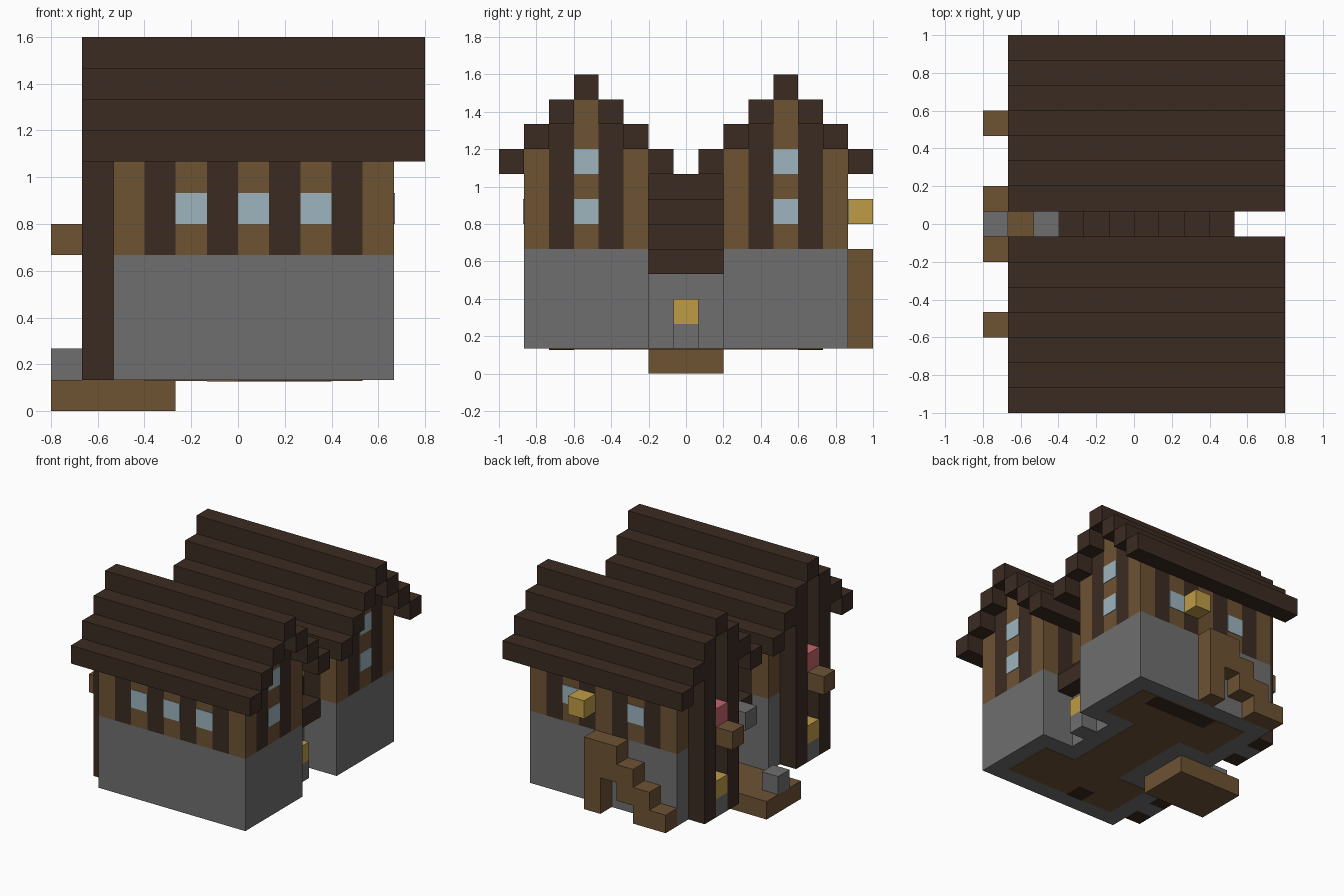
import bpy
from mathutils import Vector

old = bpy.data.objects.get("Cube")
if old:
    bpy.data.objects.remove(old, do_unlink=True)

U = 2 / 15                      # size of one building block
ORIGIN = Vector((-0.8, -1, 0))


def material(name, hex_code):
    rgb = [int(hex_code[n:n + 2], 16) / 255 for n in (0, 2, 4)]
    color = [((c + 0.055) / 1.055) ** 2.4 for c in rgb] + [1]
    mat = bpy.data.materials.new(name)
    mat.use_nodes = True
    mat.diffuse_color = color
    mat.node_tree.nodes["Principled BSDF"].inputs["Base Color"].default_value = color
    return mat


OAK = material("oak wood", "6D5334")
DARK = material("dark wood", "3B2B22")
STONE = material("stone", "6F6F6F")
GLASS = material("pale glass", "9DB5BE")
GLOW = material("lantern yellow", "BF9C46")
PINK = material("flower pink", "C4666A")

QUADS = [(0, 1, 3, 2), (4, 6, 7, 5), (0, 4, 5, 1), (2, 3, 7, 6), (0, 2, 6, 4), (1, 5, 7, 3)]


def block(name, mat, xs, ys, zs):
    """Box over the given block ranges; a single number means one block."""
    spans = [s if isinstance(s, tuple) else (s, s + 1) for s in (xs, ys, zs)]
    verts = [ORIGIN + U * Vector((x, y, z)) for x in spans[0] for y in spans[1] for z in spans[2]]
    mesh = bpy.data.meshes.new(name)
    mesh.from_pydata(verts, [], QUADS)
    mesh.materials.append(mat)
    obj = bpy.data.objects.new(name, mesh)
    bpy.context.collection.objects.link(obj)
    return obj


T = 0.03                        # plate thickness in blocks


def house(label, y, outer, inner, windows):
    """One gabled house whose first wall row is y; outer and inner are wall rows."""
    # stone ground storey with a timber floor below
    block(label + "_stone_base", STONE, (2, 11), (y, y + 5), (1, 5))
    block(label + "_floor", OAK, (3, 10), (y + 1, y + 4), (1 - T, 1))

    # long timber walls with alternating stiles
    for row in (outer, inner):
        for x in range(2, 11):
            block(label + "_wall_post", DARK if x % 2 else OAK, x, row, (5, 9))
    face = (outer - T, outer) if outer < 7 else (outer + 1, outer + 1 + T)
    for x in windows:
        block(label + "_long_window", GLASS, x, face, 6)

    # gable walls, taller toward the ridge
    for x, plate in ((2, (2 - T, 2)), (10, (11, 11 + T))):
        for step, top in ((1, 10), (2, 11), (3, 10)):
            block(label + "_gable_post", OAK if step == 2 else DARK, x, y + step, (5, top))
        for z in (6, 8):
            block(label + "_gable_window", GLASS, plate, y + 2, z)

    # stepped roof
    for step in range(-1, 6):
        block(label + "_roof_step", DARK, (1, 12), y + step, 11 - abs(step - 2))

    # entrance side posts, flower box and lantern
    for step in (1, 3):
        block(label + "_tall_post", DARK, 1, y + step, (1, 10))
    block(label + "_flower_box", OAK, (0, 2), y + 2, 5)
    block(label + "_flowers", PINK, 1, y + 2, 6)
    block(label + "_lantern_stand", STONE, 1, y + 2, 1)
    block(label + "_lantern", GLOW, 1, y + 2, 2)


house("front_house", 1, 1, 5, (4, 6, 8))
house("back_house", 9, 13, 9, (4, 8))

# linking passage with its own stepped roof
block("passage_walls", STONE, (4, 9), (6, 9), (1, 4))
block("passage_floor", OAK, (5, 8), (5, 10), (1 - T, 1))
for x in range(3, 10):
    top = 8 - abs(x - 6)
    block("passage_roof_step", DARK, x, (6, 9), (4, top) if 3 < x < 9 else 4)
block("passage_lantern_stand", STONE, 9, 7, 1)
block("passage_lantern", GLOW, 9, 7, 2)
block("passage_keystone", STONE, 2, 7, 4)

# dark inlays under the floors
block("back_floor_inlay", DARK, (5, 9), 12, (1 - 2 * T, 1))
block("front_floor_inlay", DARK, 5, 2, (1 - 2 * T, 1))

# entrance deck
block("entrance_deck", OAK, (0, 4), (6, 9), 0)
block("deck_stone", STONE, 0, 7, 1)

# outside stairs and lantern on the back wall
for x, low, high in ((2, 1, 2), (3, 1, 3), (4, 2, 4), (5, 3, 5), (6, 1, 5)):
    block("back_stair", OAK, x, 14, (low, high))
block("back_lantern", GLOW, 7, 14, 6)
